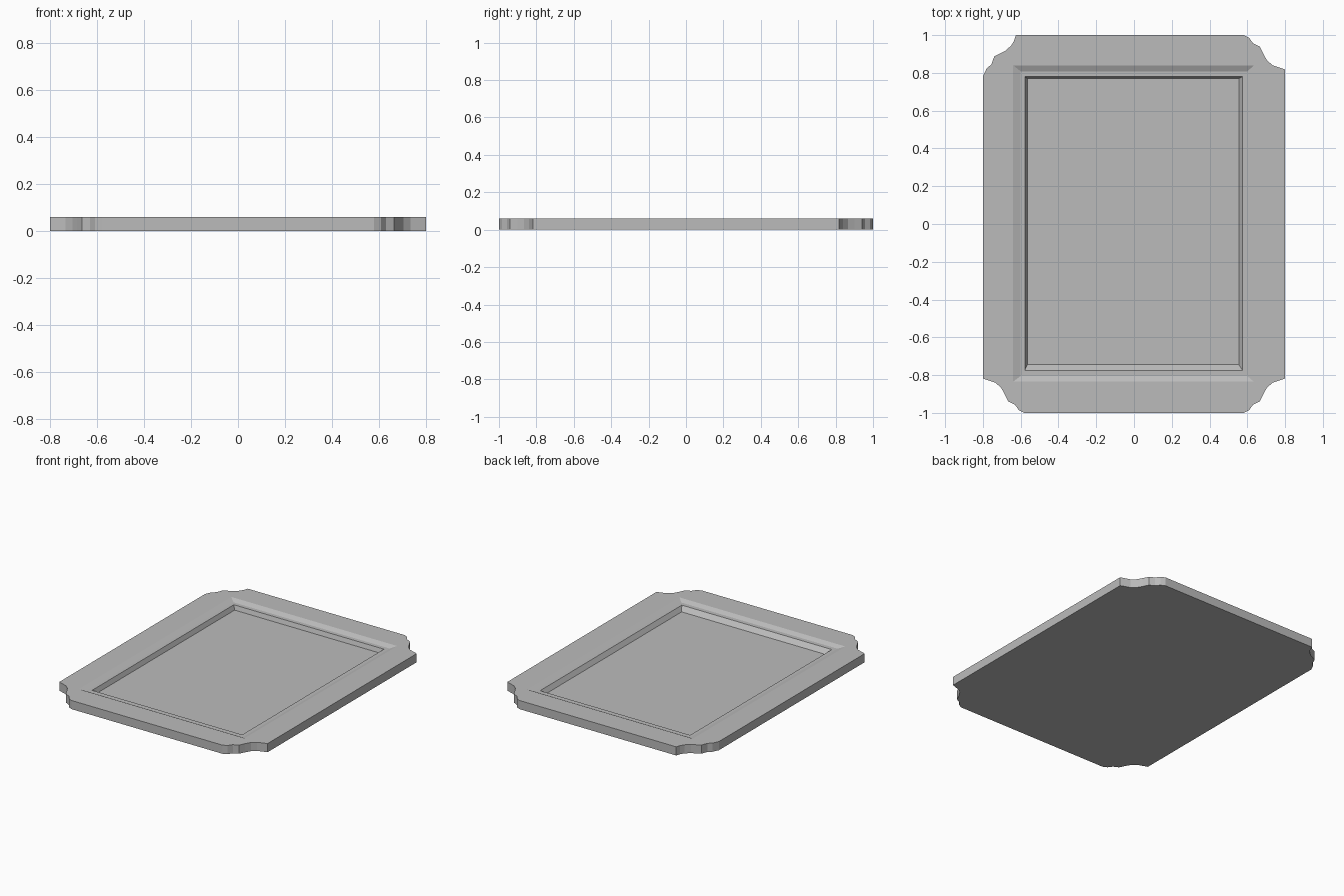
import bpy, bmesh

if "Cube" in bpy.data.objects:
    bpy.data.objects.remove(bpy.data.objects["Cube"], do_unlink=True)

THICK, LEDGE, FLOOR = 0.06, 0.045, 0.015

# Single grey finish
grey = bpy.data.materials.new("grey")
grey.use_nodes = True
colour = (0.5, 0.5, 0.5, 1)
grey.diffuse_color = colour
grey.node_tree.nodes["Principled BSDF"].inputs["Base Color"].default_value = colour

# Scalloped corner, running from the short edge to the long edge
scallop = [(0.58, 1.0), (0.61, 0.985), (0.63, 0.957), (0.665, 0.94), (0.685, 0.9),
           (0.705, 0.865), (0.735, 0.84), (0.8, 0.818)]
# The back right corner has its scallop turned the other way
turned = [(0.625, 1.0), (0.635, 0.97), (0.65, 0.945), (0.68, 0.918), (0.74, 0.887),
          (0.755, 0.845), (0.78, 0.824), (0.8, 0.782)]


def place(points, sx, sy):
    return [(x * sx, y * sy) for x, y in points]


outline = (place(scallop, 1, 1) + place(scallop, 1, -1)[::-1]
           + place(scallop, -1, -1) + place(turned, -1, 1)[::-1])


def rectangle(left, right, front, back):
    return [(left, back), (right, back), (right, front), (left, front)]


bm = bmesh.new()


def ring(points, z):
    return [bm.verts.new((x, y, z)) for x, y in points]


def bridge(a, b):
    for i in range(len(a)):
        j = (i + 1) % len(a)
        bm.faces.new((a[i], a[j], b[j], b[i]))


# Outer slab
base = ring(outline, 0)
top = ring(outline, THICK)
bm.faces.new(base)
bridge(base, top)

# Sloped border, narrow ledge and sunken panel
border = ring(rectangle(-0.64, 0.635, -0.835, 0.84), THICK)
ledge = ring(rectangle(-0.6, 0.6, -0.805, 0.808), LEDGE)
lip = ring(rectangle(-0.578, 0.575, -0.775, 0.78), LEDGE)
panel = ring(rectangle(-0.565, 0.555, -0.745, 0.77), FLOOR)
for a, b in zip((border, ledge, lip), (ledge, lip, panel)):
    bridge(a, b)
bm.faces.new(panel)

# Flat rim between the outline and the border
rim = [bm.edges.get((loop[i - 1], loop[i])) for loop in (top, border) for i in range(len(loop))]
bmesh.ops.triangle_fill(bm, edges=rim, use_beauty=True, normal=(0, 0, 1))
bmesh.ops.recalc_face_normals(bm, faces=bm.faces)

mesh = bpy.data.meshes.new("framed_plaque")
bm.to_mesh(mesh)
bm.free()
mesh.materials.append(grey)
plaque = bpy.data.objects.new("framed_plaque", mesh)
bpy.context.collection.objects.link(plaque)
